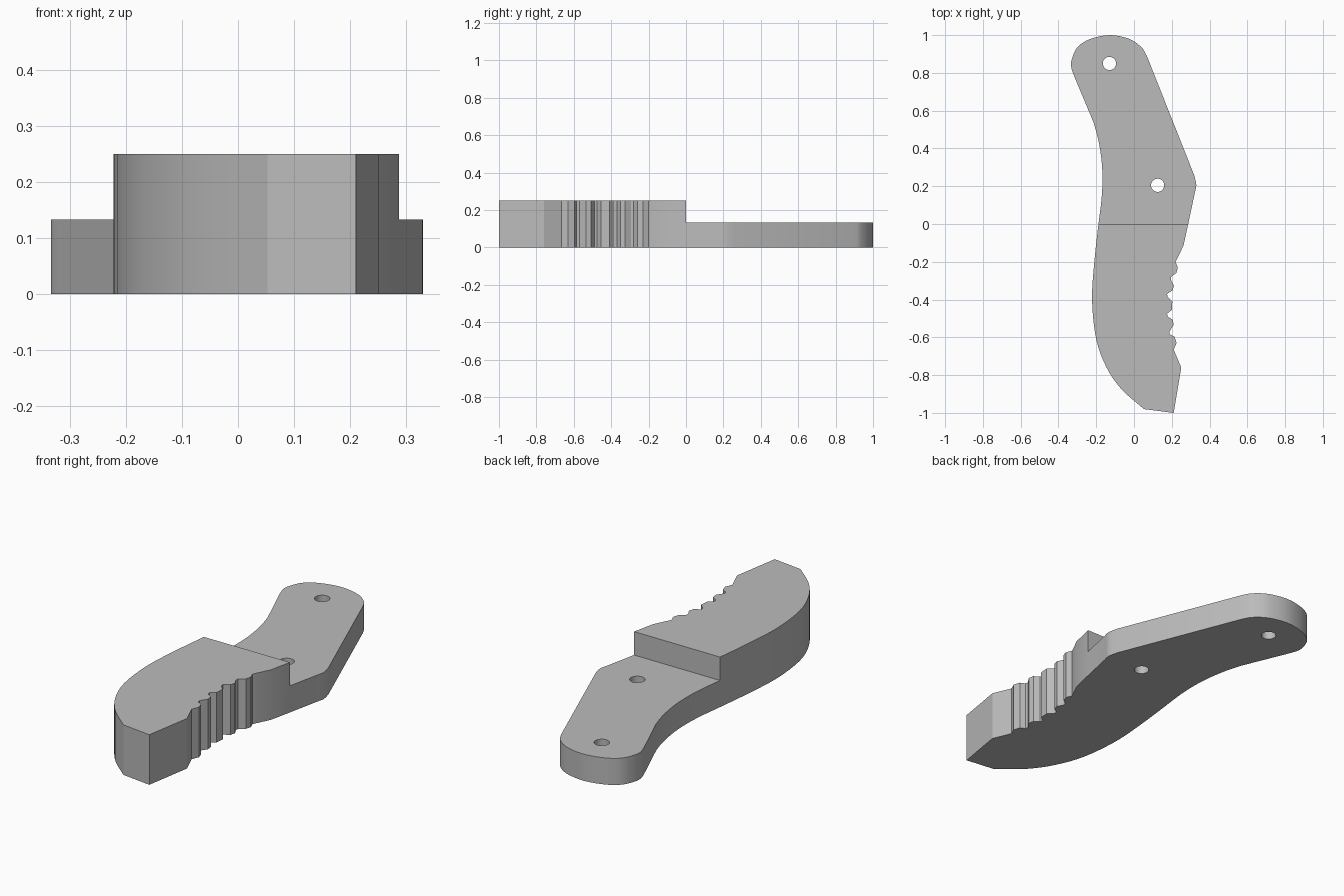
import bpy, bmesh, math
from mathutils import Vector

if "Cube" in bpy.data.objects:
    bpy.data.objects.remove(bpy.data.objects["Cube"])

LOW, HIGH = 0.133, 0.25   # arm thickness, jaw thickness

grey = bpy.data.materials.new("grey")
grey.diffuse_color = (0.5, 0.5, 0.5, 1)
grey.use_nodes = True
grey.node_tree.nodes["Principled BSDF"].inputs["Base Color"].default_value = grey.diffuse_color


def smooth_run(points, steps=5):
    """Catmull-Rom curve through the points."""
    p = [Vector(q) for q in points]
    p = [2 * p[0] - p[1]] + p + [2 * p[-1] - p[-2]]
    out = []
    for a, b, c, d in zip(p, p[1:], p[2:], p[3:]):
        for i in range(steps):
            t = i / steps
            out.append(0.5 * (2 * b + (c - a) * t + (2 * a - 5 * b + 4 * c - d) * t * t
                              + (3 * b - a - 3 * c + d) * t ** 3))
    return out + [p[-2]]


def prism(name, outline, z0, z1):
    bm = bmesh.new()
    face = bm.faces.new([bm.verts.new((p[0], p[1], z0)) for p in outline])
    top = bmesh.ops.extrude_face_region(bm, geom=[face])["geom"]
    bmesh.ops.translate(bm, vec=(0, 0, z1 - z0),
                        verts=[v for v in top if isinstance(v, bmesh.types.BMVert)])
    bmesh.ops.recalc_face_normals(bm, faces=bm.faces)
    mesh = bpy.data.meshes.new(name)
    bm.to_mesh(mesh)
    bm.free()
    mesh.materials.append(grey)
    obj = bpy.data.objects.new(name, mesh)
    bpy.context.collection.objects.link(obj)
    return obj


def cut(body, cutter):
    bpy.context.view_layer.objects.active = body
    mod = body.modifiers.new("cut", 'BOOLEAN')
    mod.operation, mod.solver, mod.object = 'DIFFERENCE', 'EXACT', cutter
    bpy.ops.object.modifier_apply(modifier=mod.name)
    bpy.data.objects.remove(cutter)


# Outline, counterclockwise: tip, gripping teeth, knee, rounded end, curved back
tip = [(0.21, -1.0), (0.25, -0.76)]
teeth = [(0.21, -0.665), (0.225, -0.63), (0.215, -0.597), (0.19, -0.585), (0.187, -0.57),
         (0.21, -0.535), (0.205, -0.507), (0.178, -0.49), (0.175, -0.475), (0.2, -0.455),
         (0.203, -0.41), (0.178, -0.385), (0.175, -0.37), (0.205, -0.35), (0.211, -0.325),
         (0.195, -0.295), (0.196, -0.28), (0.225, -0.258), (0.232, -0.23), (0.22, -0.2)]
knee = [(0.262, -0.115), (0.287, 0.0)] + smooth_run(
    [(0.322, 0.165), (0.33, 0.205), (0.32, 0.255)], 3)
end = smooth_run([(0.068, 0.89), (0.04, 0.935), (-0.025, 0.98), (-0.13, 1.0), (-0.235, 0.978),
                  (-0.3, 0.935), (-0.33, 0.87), (-0.332, 0.83), (-0.32, 0.79)])
back = smooth_run([(-0.215, 0.54), (-0.19, 0.45), (-0.172, 0.34), (-0.167, 0.235),
                   (-0.172, 0.13), (-0.188, 0.0), (-0.209, -0.19), (-0.222, -0.4),
                   (-0.2, -0.61), (-0.145, -0.76), (-0.066, -0.875), (0.053, -0.98)], 4)

body = prism("jaw_lever", tip + teeth + knee + end + back, 0, HIGH)

# Thinner arm behind the step
cut(body, prism("step_cutter", [(-1, 0), (1, 0), (1, 1.5), (-1, 1.5)], LOW, 0.5))

# Pivot holes
for x, y in [(-0.13, 0.85), (0.125, 0.205)]:
    ring = [(x + 0.035 * math.cos(a * math.tau / 32), y + 0.035 * math.sin(a * math.tau / 32))
            for a in range(32)]
    cut(body, prism("hole_cutter", ring, -0.1, 0.5))

# Smooth curved walls, keep crisp edges
body.select_set(True)
bpy.context.view_layer.objects.active = body
bpy.ops.object.shade_smooth_by_angle(angle=math.radians(25))
